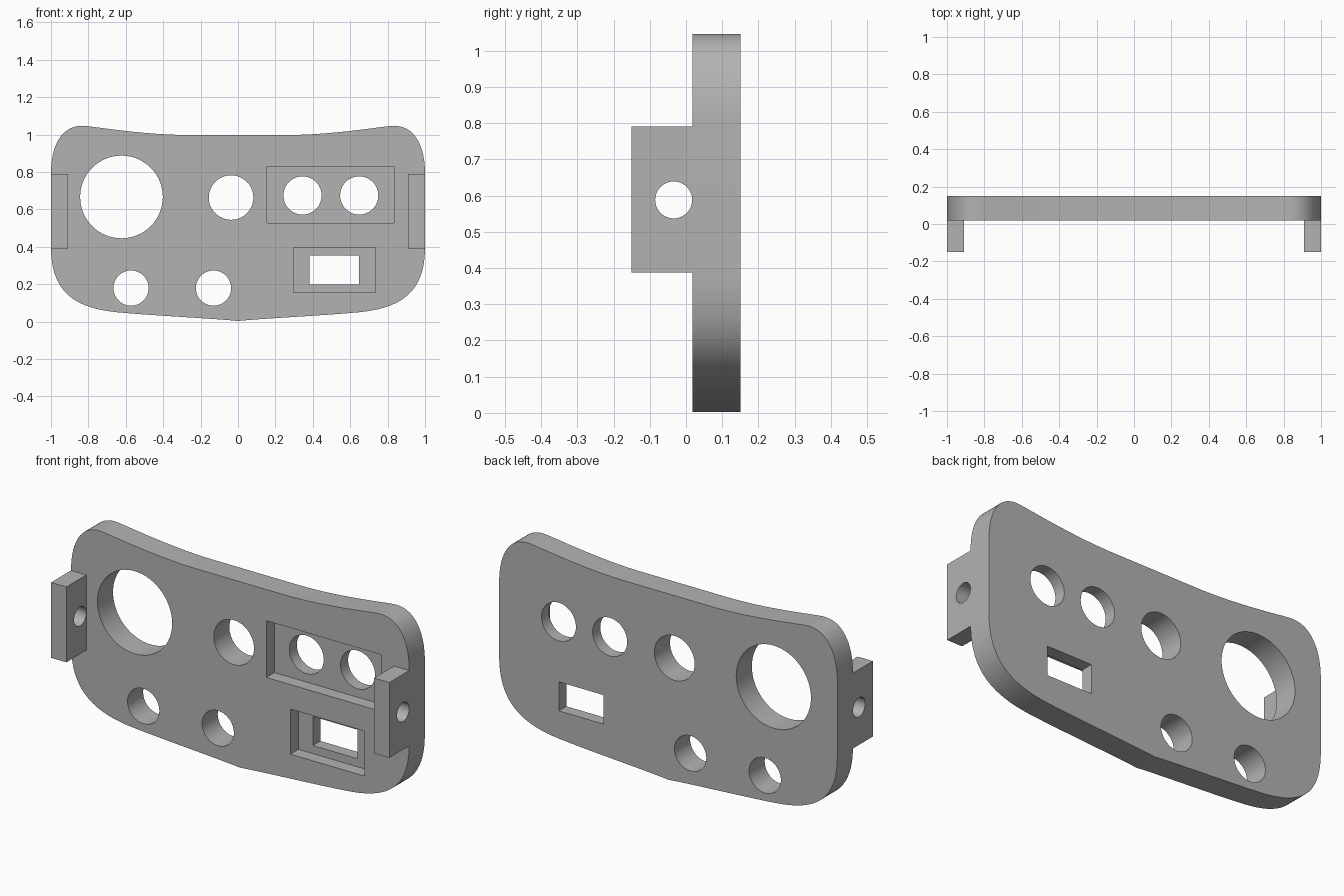
import bpy
import bmesh
from mathutils import Vector
from mathutils.geometry import interpolate_bezier

if "Cube" in bpy.data.objects:
    bpy.data.objects.remove(bpy.data.objects["Cube"])

FRONT, BACK, RECESS = 0.018, 0.15, 0.086

grey = bpy.data.materials.new("plain grey")
grey.use_nodes = True
GREY = (0.45, 0.45, 0.45, 1)
grey.diffuse_color = GREY
grey.node_tree.nodes["Principled BSDF"].inputs["Base Color"].default_value = GREY


def add_object(name, bm):
    bmesh.ops.recalc_face_normals(bm, faces=bm.faces)
    mesh = bpy.data.meshes.new(name)
    bm.to_mesh(mesh)
    bm.free()
    mesh.materials.append(grey)
    obj = bpy.data.objects.new(name, mesh)
    bpy.context.collection.objects.link(obj)
    return obj


def box(name, x0, x1, y0, y1, z0, z1):
    bm = bmesh.new()
    bmesh.ops.create_cube(bm, size=1)
    for v in bm.verts:
        v.co = Vector(((x0 + x1) / 2 + v.co.x * (x1 - x0),
                       (y0 + y1) / 2 + v.co.y * (y1 - y0),
                       (z0 + z1) / 2 + v.co.z * (z1 - z0)))
    return add_object(name, bm)


def cylinder(name, centre, radius, axis, length=0.6):
    bm = bmesh.new()
    bmesh.ops.create_cone(bm, cap_ends=True, segments=64, radius1=radius,
                          radius2=radius, depth=length)
    turn = Vector((0, 0, 1)).rotation_difference(Vector(axis)).to_matrix()
    bmesh.ops.rotate(bm, verts=bm.verts, matrix=turn)
    bmesh.ops.translate(bm, verts=bm.verts, vec=centre)
    return add_object(name, bm)


def cut(target, cutter):
    mod = target.modifiers.new("cut", 'BOOLEAN')
    mod.operation = 'DIFFERENCE'
    mod.solver = 'EXACT'
    mod.object = cutter
    bpy.context.view_layer.objects.active = target
    bpy.ops.object.modifier_apply(modifier=mod.name)
    bpy.data.objects.remove(cutter)


def curve(points, steps=20):
    return interpolate_bezier(*[Vector((x, 0, z)) for x, z in points], steps)


# Panel outline: right half from bottom to top, then mirrored
half = [Vector((0, 0, 0.003))]
half += curve([(0.03, 0.006), (0.2, 0.02), (0.5, 0.035), (0.65, 0.05)], 8)
half += curve([(0.65, 0.05), (0.9, 0.075), (1, 0.18), (1, 0.4)])[1:]
half += curve([(1, 0.79), (1, 0.96), (0.93, 1.055), (0.82, 1.046)])
half += curve([(0.82, 1.046), (0.75, 1.04), (0.5, 0.997), (0.25, 0.997)])[1:]
outline = half + [Vector((-p.x, 0, p.z)) for p in reversed(half[1:])]

bm = bmesh.new()
face = bm.faces.new([bm.verts.new((p.x, FRONT, p.z)) for p in outline])
back = bmesh.ops.extrude_face_region(bm, geom=[face], use_keep_orig=True)
moved = [g for g in back["geom"] if isinstance(g, bmesh.types.BMVert)]
bmesh.ops.translate(bm, verts=moved, vec=(0, BACK - FRONT, 0))
panel = add_object("panel", bm)

# Rectangular recesses in the front, and the window through the lower one
cut(panel, box("upper_recess", 0.155, 0.834, -0.1, RECESS, 0.527, 0.83))
cut(panel, box("lower_recess", 0.297, 0.735, -0.1, RECESS, 0.155, 0.396))
cut(panel, box("window", 0.382, 0.647, -0.1, 0.3, 0.198, 0.353))

# Round holes through the panel
for x, z, r in [(-0.623, 0.666, 0.221), (-0.037, 0.663, 0.119),
                (0.345, 0.674, 0.102), (0.648, 0.674, 0.102),
                (-0.572, 0.179, 0.094), (-0.131, 0.179, 0.094)]:
    cut(panel, cylinder("hole", (x, 0, z), r, (0, 1, 0)))

# Side brackets with a cross hole
parts = [panel]
for name, side in (("left_bracket", 1), ("right_bracket", -1)):
    x0, x1 = sorted((side * 0.91, side))
    bracket = box(name, x0, x1, -0.15, FRONT, 0.387, 0.79)
    cut(bracket, cylinder("pin_hole", (side * 0.95, -0.034, 0.588), 0.051, (1, 0, 0)))
    parts.append(bracket)

# Smooth curved walls, sharp rims
bpy.ops.object.select_all(action='DESELECT')
for part in parts:
    part.select_set(True)
bpy.context.view_layer.objects.active = panel
bpy.ops.object.shade_smooth_by_angle(angle=0.5)
